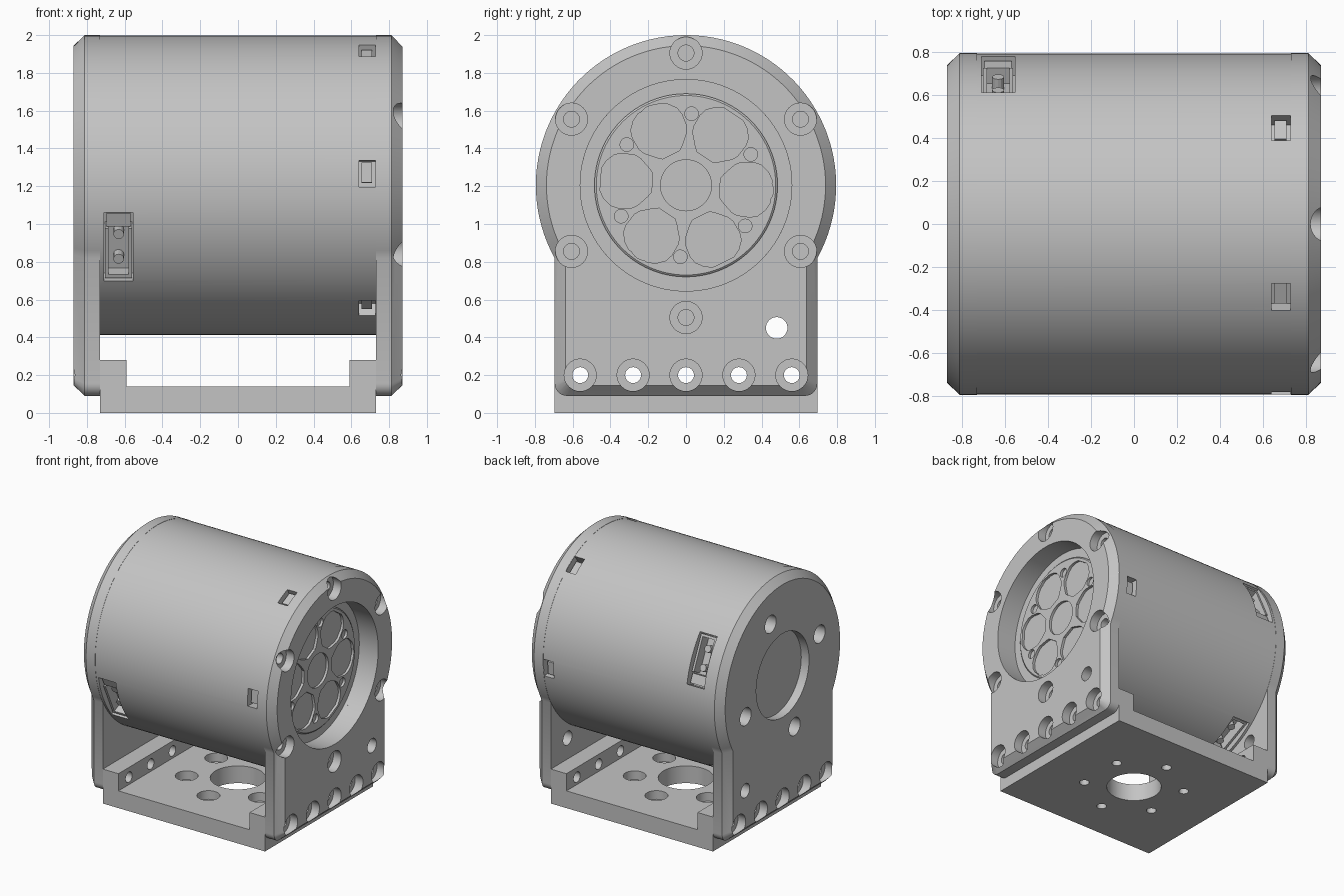
import bpy, bmesh
from math import sin, cos, acos, pi, radians
from mathutils import Matrix, Vector

cube = bpy.data.objects.get("Cube")
if cube:
    bpy.data.objects.remove(cube, do_unlink=True)

gray = bpy.data.materials.new("light_gray_metal")
gray.use_nodes = True
gray.diffuse_color = (0.55, 0.55, 0.55, 1)
gray.node_tree.nodes["Principled BSDF"].inputs["Base Color"].default_value = (0.55, 0.55, 0.55, 1)

AXIS_Z = 1.205                      # height of the drum axis
R = 0.795                           # end plate radius
MID = Matrix.Translation((0, 0, AXIS_Z))
UP = Matrix.Rotation(-pi / 2, 4, 'Y')


def around(degrees):
    return MID @ Matrix.Rotation(radians(degrees), 4, 'X')


def at(y, z):
    return Matrix.Translation((0, y, z))


def loft(bm, rings, matrix=Matrix()):
    """Bridge equal rings of points and cap both ends."""
    loops = [[bm.verts.new(matrix @ Vector(p)) for p in ring] for ring in rings]
    n = len(loops[0])
    for a, b in zip(loops, loops[1:]):
        for i in range(n):
            j = (i + 1) % n
            bm.faces.new((a[i], a[j], b[j], b[i]))
    bm.faces.new(loops[0][::-1])
    bm.faces.new(loops[-1])


def lathe(bm, profile, matrix=Matrix(), sides=32):
    """Turn (offset, radius) pairs around the local x axis."""
    loft(bm, [[(x, r * cos(2 * pi * i / sides), r * sin(2 * pi * i / sides))
               for i in range(sides)] for x, r in profile], matrix)


def box(bm, lo, hi, matrix=Matrix()):
    loft(bm, [[(x, lo[1], lo[2]), (x, hi[1], lo[2]), (x, hi[1], hi[2]), (x, lo[1], hi[2])]
              for x in (lo[0], hi[0])], matrix)


def make(name, bm):
    bmesh.ops.recalc_face_normals(bm, faces=bm.faces)
    mesh = bpy.data.meshes.new(name)
    bm.to_mesh(mesh)
    bm.free()
    mesh.materials.append(gray)
    obj = bpy.data.objects.new(name, mesh)
    bpy.context.scene.collection.objects.link(obj)
    return obj


def cut(obj, bm):
    """Subtract the cutter shapes and bake the result."""
    cutter = make("cutter", bm)
    cutter.hide_render = True
    mod = obj.modifiers.new("cut", 'BOOLEAN')
    mod.operation, mod.solver, mod.object = 'DIFFERENCE', 'EXACT', cutter
    graph = bpy.context.evaluated_depsgraph_get()
    baked = bpy.data.meshes.new_from_object(obj.evaluated_get(graph))
    obj.modifiers.clear()
    obj.data = baked
    bpy.data.objects.remove(cutter, do_unlink=True)


def smooth(obj):
    bpy.ops.object.select_all(action='DESELECT')
    obj.select_set(True)
    bpy.context.view_layer.objects.active = obj
    bpy.ops.object.shade_smooth_by_angle(angle=radians(30))


def plate_ring(x, inset):
    """Round-topped plate outline with rounded lower corners."""
    r, w, low = R - inset, 0.695 - inset, 0.09 + inset
    c = 0.065 - inset * 0.6
    start = -acos(w / r)
    pts = []
    for i in range(73):
        a = start + (pi - 2 * start) * i / 72
        pts.append((x, r * cos(a), AXIS_Z + r * sin(a)))
    for side, first in ((-1, pi), (1, 1.5 * pi)):
        for i in range(7):
            a = first + pi / 2 * i / 6
            pts.append((x, side * (w - c) + c * cos(a), low + c + c * sin(a)))
    return pts


ROW = [-0.56, -0.28, 0, 0.28, 0.56]
SCREW = [(0.68, 0.042), (0.80, 0.042), (0.80, 0.085), (0.95, 0.085)]

# End plates with chamfered rims and counterbored screws
for name, flip in (("left_end_plate", 1), ("right_end_plate", -1)):
    mirror = Matrix.Scale(flip, 4, (1, 0, 0))
    bm = bmesh.new()
    loft(bm, [plate_ring(0.73, 0), plate_ring(0.812, 0), plate_ring(0.87, 0.056)], mirror)
    plate = make(name, bm)
    bm = bmesh.new()
    for y in ROW:
        lathe(bm, SCREW, mirror @ at(y, 0.2))
    lathe(bm, [(0.6, 0.057), (1, 0.057)], mirror @ at(0.48, 0.45))
    if flip > 0:
        lathe(bm, [(0.6, 0.56), (1, 0.56)], MID, 96)
        for k in range(6):
            a = radians(30 + 60 * k)
            lathe(bm, SCREW, at(0.7 * cos(a), AXIS_Z + 0.7 * sin(a)))
    else:
        lathe(bm, [(0.80, 0.34), (1, 0.34)], mirror @ MID, 64)
        for k in range(4):
            a = radians(72 + 90 * k)
            lathe(bm, [(0.6, 0.072), (1, 0.072)],
                  mirror @ at(0.5 * cos(a), AXIS_Z + 0.5 * sin(a)))
    cut(plate, bm)
    smooth(plate)

# Drum body with side windows and connector openings
bm = bmesh.new()
lathe(bm, [(-0.73, 0.793), (0.73, 0.793), (0.73, 0.56), (0.70, 0.56)], MID, 128)
body = make("drum_body", bm)
WINDOWS = [around(55.5 + 60 * k) for k in range(6)]
PORTS = [around(a) for a in (25, 205, 295)]
bm = bmesh.new()
for m in WINDOWS:
    box(bm, (0.64, 0.71, -0.07), (0.728, 0.9, 0.07), m)
for m in PORTS:
    box(bm, (-0.71, 0.67, -0.2), (-0.555, 0.9, 0.2), m)
cut(body, bm)
smooth(body)

# Catches inside the windows
bm = bmesh.new()
for m in WINDOWS:
    box(bm, (0.655, 0.7, -0.06), (0.71, 0.765, 0.045), m)
make("window_catches", bm)

# Connector sockets: latch block, frame walls and pins
bm = bmesh.new()
for m in PORTS:
    box(bm, (-0.695, 0.66, -0.185), (-0.57, 0.75, -0.11), m)
    box(bm, (-0.703, 0.66, -0.1), (-0.685, 0.755, 0.19), m)
    box(bm, (-0.58, 0.66, -0.1), (-0.562, 0.755, 0.19), m)
    box(bm, (-0.69, 0.66, 0.17), (-0.575, 0.755, 0.19), m)
    for t in (-0.055, 0.09):
        lathe(bm, [(0.66, 0.028), (0.73, 0.028)],
              m @ Matrix.Translation((-0.632, 0, t)) @ Matrix.Rotation(pi / 2, 4, 'Z'), 12)
make("connector_sockets", bm)

# Rotor face with hub bore, six pockets and bolt holes
bm = bmesh.new()
lathe(bm, [(0.6, 0.485), (0.712, 0.485), (0.72, 0.475)], MID, 96)
rotor = make("rotor_face", bm)
half = [(0.18, 0.05), (0.20, 0.075), (0.25, 0.125), (0.28, 0.14), (0.35, 0.145),
        (0.39, 0.135), (0.43, 0.10), (0.452, 0.06)]
outline = half + [(r, -t) for r, t in reversed(half)]
bm = bmesh.new()
for k in range(6):
    loft(bm, [[(x, r, t) for r, t in outline] for x in (0.67, 0.8)], around(56 + 60 * k))
lathe(bm, [(0.62, 0.135), (0.8, 0.135)], MID, 48)
cut(rotor, bm)
bm = bmesh.new()
for k in range(6):
    radius, dist = ((0.056, 0.335), (0.083, 0.38))[k % 2]
    lathe(bm, [(0.62, radius), (0.8, radius)], around(56 + 60 * k) @ at(dist, 0))
    lathe(bm, [(0.64, 0.036), (0.8, 0.036)], around(25.5 + 60 * k) @ at(0.38, 0), 20)
cut(rotor, bm)
smooth(rotor)

# Base bracket: channel with side ledges, bolt circle and centre hole
bm = bmesh.new()
channel = [(-0.73, 0), (0.73, 0), (0.73, 0.28), (0.59, 0.28),
           (0.59, 0.14), (-0.59, 0.14), (-0.59, 0.28), (-0.73, 0.28)]
loft(bm, [[(x, y, z) for x, z in channel] for y in (-0.695, 0.695)])
base = make("base_bracket", bm)
bm = bmesh.new()
lathe(bm, [(-0.1, 0.205), (0.3, 0.205)], UP, 64)
for k in range(6):
    a = radians(30 + 60 * k)
    lathe(bm, [(-0.1, 0.037), (0.07, 0.037), (0.07, 0.085), (0.3, 0.085)],
          Matrix.Translation((0.38 * cos(a), 0.38 * sin(a), 0)) @ UP)
for y in ROW:
    for s in (-1, 1):
        lathe(bm, [(0.5 * s, 0.042), (0.8 * s, 0.042)], at(y, 0.2))
cut(base, bm)
smooth(base)
